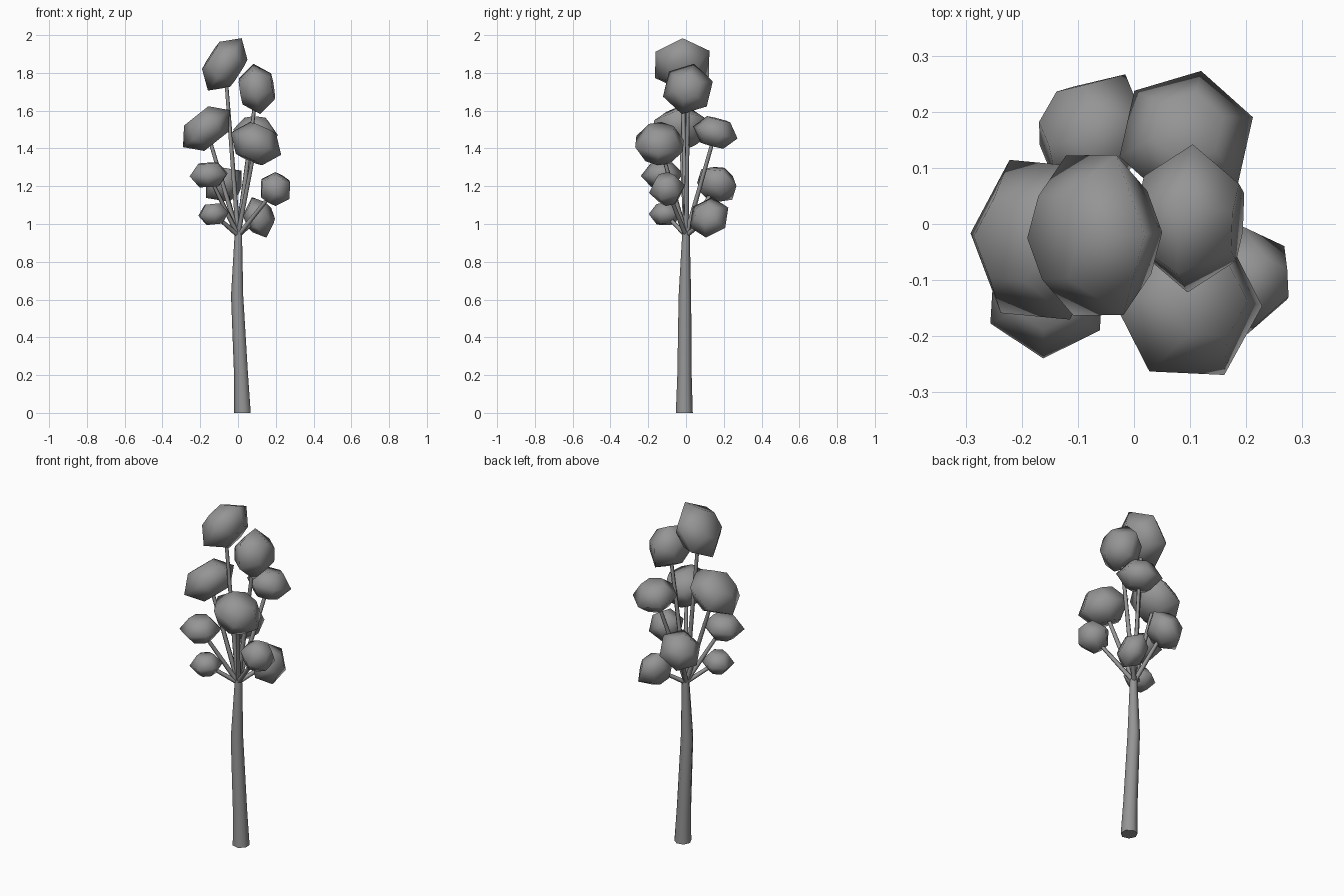
import bpy, bmesh, math
from mathutils import Vector

if "Cube" in bpy.data.objects:
    bpy.data.objects.remove(bpy.data.objects["Cube"])

grey = bpy.data.materials.new("plain grey")
grey.diffuse_color = (0.30, 0.30, 0.30, 1)
grey.use_nodes = True
grey.node_tree.nodes["Principled BSDF"].inputs["Base Color"].default_value = grey.diffuse_color


def loft(name, rings, sides, smooth_deg):
    """Skin a list of (centre, axis, radius, twist) rings and cap both ends."""
    bm = bmesh.new()
    loops = []
    for centre, axis, radius, twist in rings:
        q = Vector(axis).normalized().to_track_quat('Z', 'Y')
        loop = []
        for i in range(sides):
            a = 2 * math.pi * i / sides + twist
            p = Vector((math.cos(a) * radius, math.sin(a) * radius, 0))
            loop.append(bm.verts.new(Vector(centre) + q @ p))
        loops.append(loop)
    for lo, hi in zip(loops, loops[1:]):
        for i in range(sides):
            j = (i + 1) % sides
            bm.faces.new((lo[i], lo[j], hi[j], hi[i]))
    bm.faces.new(loops[0][::-1])
    bm.faces.new(loops[-1])
    bmesh.ops.recalc_face_normals(bm, faces=bm.faces)
    mesh = bpy.data.meshes.new(name)
    bm.to_mesh(mesh)
    bm.free()
    mesh.materials.append(grey)
    obj = bpy.data.objects.new(name, mesh)
    bpy.context.collection.objects.link(obj)
    bpy.ops.object.select_all(action='DESELECT')
    obj.select_set(True)
    bpy.context.view_layer.objects.active = obj
    bpy.ops.object.shade_smooth_by_angle(angle=math.radians(smooth_deg))
    return obj


# trunk: slightly bent, tapering upwards
UP = (0, 0, 1)
loft("trunk", [((0.026, -0.009, 0), UP, 0.046, 0),
               ((0.018, -0.008, 0.2), UP, 0.039, 0),
               ((-0.003, -0.006, 0.62), UP, 0.034, 0),
               ((0.003, 0.0, 0.96), UP, 0.020, 0)], 7, 65)

# leaf clumps: centre, facing direction, radius, half thickness, twist
clumps = [
    ((-0.07, -0.02, 1.845), (-0.84, -0.05, 0.54), 0.165, 0.088, 0.5),
    ((0.10, 0.01, 1.715), (0.97, -0.08, 0.15), 0.138, 0.086, 0.3),
    ((-0.168, -0.028, 1.505), (-0.62, 0.0, 0.78), 0.158, 0.086, 0.45),
    ((0.095, -0.14, 1.425), (0.40, 0.08, 0.90), 0.146, 0.092, 0.3),
    ((0.093, 0.155, 1.485), (0.05, 0.25, 0.95), 0.125, 0.072, 0.5),
    ((-0.155, -0.127, 1.26), (-0.05, -0.05, 1.0), 0.113, 0.062, 0.2),
    ((0.198, -0.10, 1.185), (0.50, -0.15, 0.80), 0.098, 0.074, 0.4),
    ((-0.075, 0.163, 1.21), (-0.60, 0.40, 0.65), 0.120, 0.074, 0.1),
    ((0.112, 0.122, 1.035), (0.85, -0.30, 0.35), 0.115, 0.064, 0.5),
    ((-0.13, -0.11, 1.052), (-0.10, 0.0, 1.0), 0.088, 0.054, 0.1),
]
for n, (c, d, r, t, tw) in enumerate(clumps, 1):
    c, d = Vector(c), Vector(d).normalized()
    loft(f"leaf_clump_{n}", [(c - d * t, d, r * 0.52, tw),
                             (c, d, r, tw),
                             (c + d * t, d, r * 0.52, tw)], 6, 125)
    # branch from the trunk top into the clump
    base = Vector((0, 0, 0.94))
    axis = c - base
    loft(f"branch_{n}", [(base, axis, 0.014, 0), (c, axis, 0.010, 0)], 5, 80)
